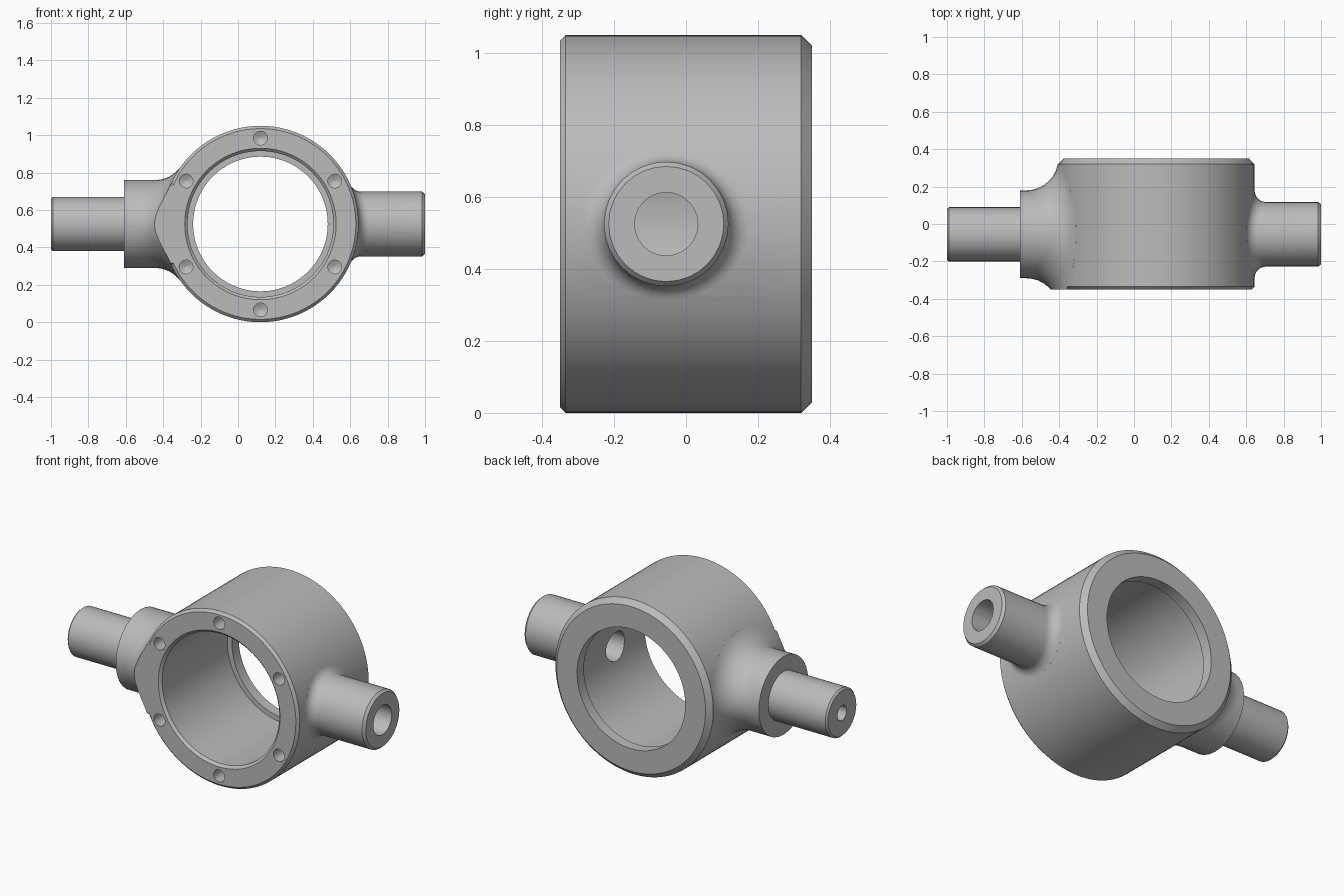
import bpy, bmesh
from math import sin, cos, pi, sqrt, radians
from mathutils import Vector

if "Cube" in bpy.data.objects:
    bpy.data.objects.remove(bpy.data.objects["Cube"], do_unlink=True)

CX, CZ = 0.12, 0.525      # ring axis, running along y
ARM_Y = -0.055            # arm axis, running along x
RING_R = 0.525
FRONT, BACK = -0.35, 0.35

steel = bpy.data.materials.new("Grey steel")
steel.use_nodes = True
steel.diffuse_color = (0.5, 0.5, 0.5, 1)
steel.node_tree.nodes["Principled BSDF"].inputs["Base Color"].default_value = (0.5, 0.5, 0.5, 1)


def loft(name, loops, clip=()):
    """Solid through a chain of equal loops, capped at both ends, clipped by y planes."""
    bm = bmesh.new()
    rows = [[bm.verts.new(p) for p in loop] for loop in loops]
    n = len(rows[0])
    for a, b in zip(rows, rows[1:]):
        for i in range(n):
            j = (i + 1) % n
            bm.faces.new((a[i], a[j], b[j], b[i]))
    bm.faces.new(rows[0])
    bm.faces.new(rows[-1])
    for y, side in clip:
        bmesh.ops.bisect_plane(bm, geom=bm.verts[:] + bm.edges[:] + bm.faces[:],
                               plane_co=(0, y, 0), plane_no=(0, side, 0), clear_outer=True)
        bmesh.ops.holes_fill(bm, edges=[e for e in bm.edges if e.is_boundary])
    bmesh.ops.recalc_face_normals(bm, faces=bm.faces)
    mesh = bpy.data.meshes.new(name)
    bm.to_mesh(mesh)
    bm.free()
    mesh.materials.append(steel)
    obj = bpy.data.objects.new(name, mesh)
    bpy.context.collection.objects.link(obj)
    return obj


def circle_x(r, x, n):
    return [Vector((x, ARM_Y + r * cos(2 * pi * i / n), CZ + r * sin(2 * pi * i / n)))
            for i in range(n)]


def circle_y(r, y, n, x=CX, z=CZ):
    return [Vector((x + r * cos(2 * pi * i / n), y, z + r * sin(2 * pi * i / n)))
            for i in range(n)]


def fillet_loops(r, f, side, n, steps=8):
    """Rolling-ball fillet of radius f between an arm of radius r and the ring."""
    loops = [[] for _ in range(steps + 2)]
    for i in range(n):
        t = 2 * pi * i / n
        y, z = (r + f) * cos(t), (r + f) * sin(t)
        ball = Vector((side * sqrt((RING_R + f) ** 2 - z * z), y, z))
        k = RING_R / (RING_R + f)
        on_arm = (Vector((ball.x, r * cos(t), r * sin(t))) - ball).normalized()
        on_ring = (Vector((ball.x * k, y, z * k)) - ball).normalized()
        base = Vector((CX, ARM_Y, CZ))
        for s in range(steps + 1):
            d = on_arm.slerp(on_ring, s / steps)
            loops[s].append(base + ball + d * f)
        # root of the arm, removed later by the bore
        loops[-1].append(base + Vector((side * 0.2, y, z * k)))
    return loops


def boolean(target, tool, operation):
    mod = target.modifiers.new(tool.name, 'BOOLEAN')
    mod.operation = operation
    mod.solver = 'EXACT'
    mod.object = tool
    bpy.context.view_layer.objects.active = target
    bpy.ops.object.modifier_apply(modifier=mod.name)
    bpy.data.objects.remove(tool, do_unlink=True)


# Ring body with a small front chamfer and a larger back chamfer
body = loft("trunnion_ring", [circle_y(r, y, 96) for r, y in (
    (RING_R - 0.015, FRONT), (RING_R, FRONT + 0.015),
    (RING_R, BACK - 0.03), (RING_R - 0.03, BACK))])

# Stepped arm with a wide collar, and plain hollow arm
stepped = [circle_x(r, x, 32) for r, x in (
    (0.135, -1), (0.145, -0.99), (0.145, -0.61), (0.235, -0.61))]
left_clip = ((FRONT, -1), (BACK - 0.03, 1))
boolean(body, loft("stepped_arm", stepped + fillet_loops(0.235, 0.17, -1, 32), left_clip), 'UNION')
plain = [circle_x(r, x, 32) for r, x in ((0.16, 1), (0.173, 0.985))]
boolean(body, loft("plain_arm", plain + fillet_loops(0.173, 0.06, 1, 32)), 'UNION')

# Main bore: chamfered mouth, wide bore, narrow lip at the back
boolean(body, loft("bore", [circle_y(r, y, 96) for r, y in (
    (0.425, FRONT - 0.02), (0.39, FRONT + 0.015), (0.39, 0.285),
    (0.36, 0.285), (0.36, BACK + 0.05))]), 'DIFFERENCE')

# Through hole in the plain arm, blind drilled hole in the stepped arm
boolean(body, loft("through_hole", [circle_x(0.088, x, 24) for x in (0.3, 1.05)]), 'DIFFERENCE')
boolean(body, loft("blind_hole", [circle_x(r, x, 24) for r, x in (
    (0.044, -1.05), (0.044, -0.72), (0.001, -0.69))]), 'DIFFERENCE')

# Six blind screw holes in the front face
for i in range(6):
    a = radians(30 + 60 * i)
    x, z = CX + 0.459 * cos(a), CZ + 0.459 * sin(a)
    boolean(body, loft("screw_hole", [circle_y(r, y, 16, x, z) for r, y in (
        (0.037, FRONT - 0.05), (0.037, FRONT + 0.1), (0.001, FRONT + 0.12))]), 'DIFFERENCE')

bpy.ops.object.select_all(action='DESELECT')
body.select_set(True)
bpy.context.view_layer.objects.active = body
bpy.ops.object.shade_smooth_by_angle(angle=radians(30))
